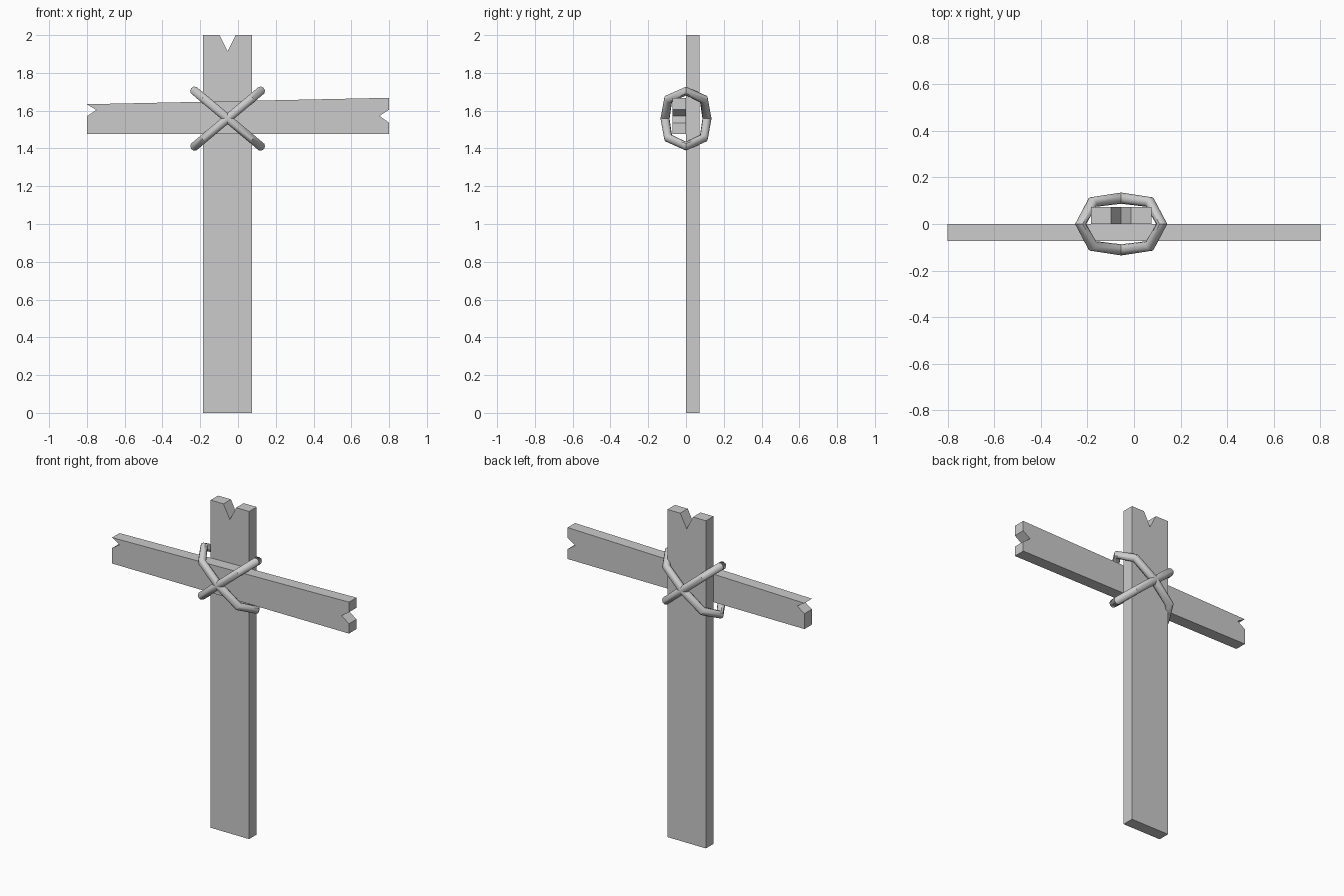
import bpy, bmesh, math
from mathutils import Vector

if "Cube" in bpy.data.objects:
    bpy.data.objects.remove(bpy.data.objects["Cube"])


def new_object(name, bm):
    bmesh.ops.recalc_face_normals(bm, faces=bm.faces)
    mesh = bpy.data.meshes.new(name)
    bm.to_mesh(mesh)
    bm.free()
    obj = bpy.data.objects.new(name, mesh)
    bpy.context.collection.objects.link(obj)
    return obj


def board(name, outline, y0, y1):
    """Extrude an XZ outline between two depths."""
    bm = bmesh.new()
    face = bm.faces.new([bm.verts.new((x, y0, z)) for x, z in outline])
    ext = bmesh.ops.extrude_face_region(bm, geom=[face])
    verts = [v for v in ext["geom"] if isinstance(v, bmesh.types.BMVert)]
    bmesh.ops.translate(bm, vec=(0, y1 - y0, 0), verts=verts)
    return new_object(name, bm)


def rope_loop(name, angle, center, path, radius=0.024, sides=10):
    """Closed tube around the joint; path holds (along, depth) points."""
    along = Vector((math.cos(angle), 0, math.sin(angle)))
    depth = Vector((0, 1, 0))
    axis = along.cross(depth)
    pts = [along * u + depth * y for u, y in path]
    n = len(pts)
    bm = bmesh.new()
    rings = []
    for i, p in enumerate(pts):
        tangent = ((pts[(i + 1) % n] - p).normalized()
                   + (p - pts[i - 1]).normalized()).normalized()
        out = tangent.cross(axis).normalized()
        rings.append([bm.verts.new(center + p + radius * (
            out * math.cos(2 * math.pi * k / sides)
            + axis * math.sin(2 * math.pi * k / sides)))
            for k in range(sides)])
    for i in range(n):
        a, b = rings[i], rings[(i + 1) % n]
        for k in range(sides):
            m = (k + 1) % sides
            bm.faces.new((a[k], a[m], b[m], b[k]))
    obj = new_object(name, bm)
    bpy.ops.object.select_all(action='DESELECT')
    obj.select_set(True)
    bpy.context.view_layer.objects.active = obj
    bpy.ops.object.shade_smooth_by_angle(angle=math.radians(40))
    return obj


# Upright post with a notched top
board("upright_post", [(-0.185, 0), (0.075, 0), (0.075, 2), (-0.012, 2),
                       (-0.055, 1.915), (-0.098, 2), (-0.185, 2)], 0.0, 0.072)

# Crosspiece with a notch in each end, fixed to the front of the post
board("cross_plank", [(-0.8, 1.476), (0.8, 1.476), (0.8, 1.536), (0.75, 1.572),
                      (0.8, 1.606), (0.8, 1.668), (-0.8, 1.634),
                      (-0.75, 1.604), (-0.8, 1.57)], -0.072, 0.0)

# Two crossed rope lashings
quarter_path = [(0.227, 0), (0.16, 0.094), (0, 0.111), (-0.16, 0.094)]
loop_path = quarter_path + [(-u, -y) for u, y in quarter_path]
for label, sign in (("rising", 1), ("falling", -1)):
    rope_loop("rope_" + label, sign * math.radians(40),
              Vector((-0.055, 0, 1.558)), loop_path)
